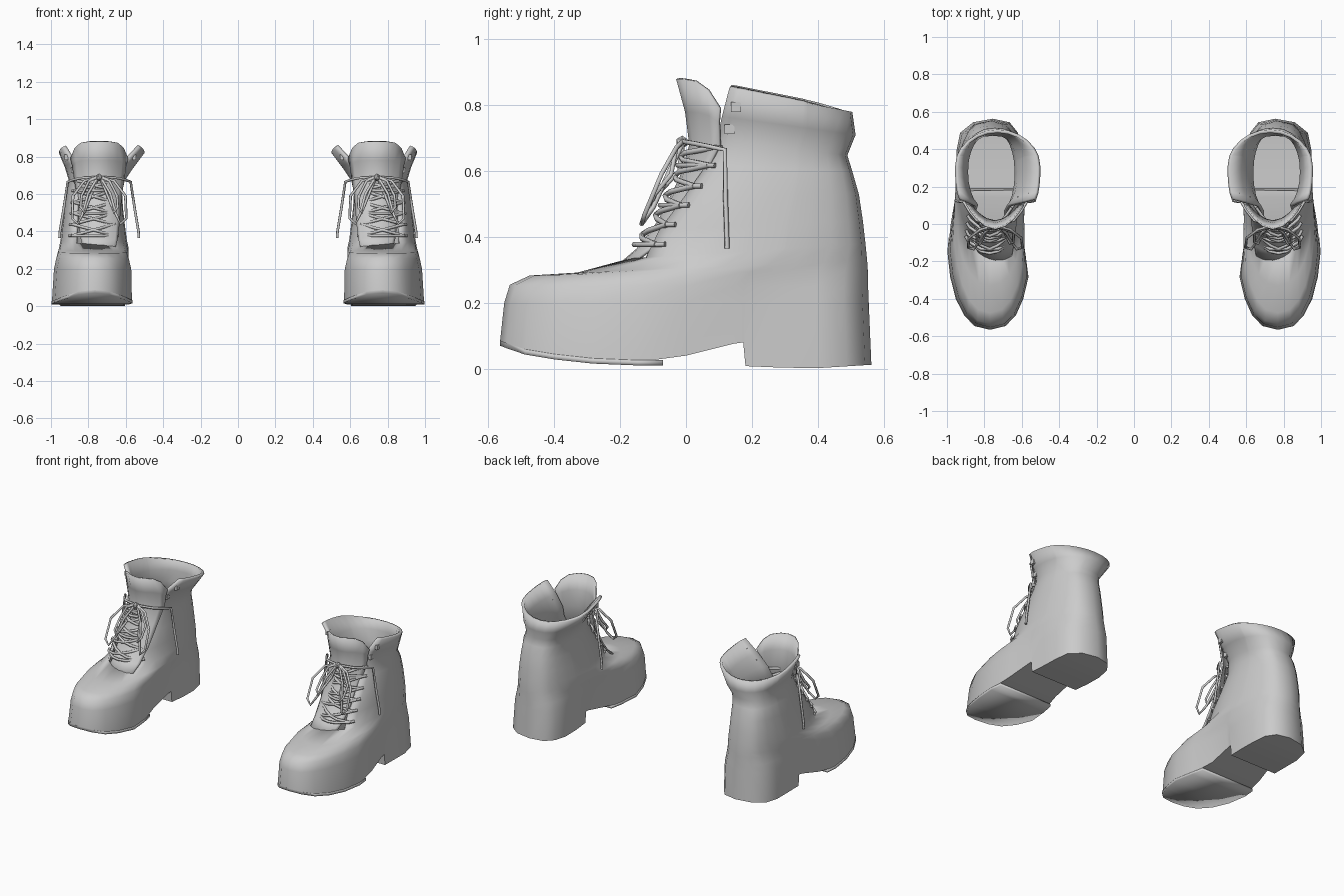
import bpy, bmesh, math
from mathutils import Vector

cube = bpy.data.objects.get("Cube")
if cube:
    bpy.data.objects.remove(cube)

grey = bpy.data.materials.new("light grey")
grey.use_nodes = True
COL = (0.6, 0.6, 0.6, 1)
grey.diffuse_color = COL
grey.node_tree.nodes["Principled BSDF"].inputs["Base Color"].default_value = COL


def lerp(a, b, t):
    return a + (b - a) * t


def interp(table, v):
    """Piecewise linear lookup in a list of (key, value)."""
    for (a, fa), (b, fb) in zip(table, table[1:]):
        if v <= b:
            return lerp(fa, fb, max(0, (v - a) / (b - a)))
    return table[-1][1]


def finish(name, bm, thickness=0, angle=40):
    """Turn a bmesh of one boot part into a mirrored, smooth object."""
    bmesh.ops.recalc_face_normals(bm, faces=bm.faces)
    me = bpy.data.meshes.new(name)
    bm.to_mesh(me)
    bm.free()
    me.materials.append(grey)
    ob = bpy.data.objects.new(name, me)
    bpy.context.collection.objects.link(ob)
    bpy.ops.object.select_all(action='DESELECT')
    ob.select_set(True)
    bpy.context.view_layer.objects.active = ob
    bpy.ops.object.shade_smooth_by_angle(angle=math.radians(angle))
    if thickness:
        mod = ob.modifiers.new("thickness", 'SOLIDIFY')
        mod.thickness, mod.offset = thickness, -1
    ob.modifiers.new("pair", 'MIRROR')


# Footprint: outer and inner x at stations from toe to heel
YF, YB = -0.565, 0.563
BASE = [(1 - math.cos(math.pi * k / 12)) / 2 for k in range(13)]
OUTER = list(zip(BASE, [.77, .85, .905, .95, .98, .995, .98, .955, .95, .948, .93, .86, .755]))
INNER = list(zip(BASE, [.77, .69, .635, .595, .567, .585, .615, .615, .605, .605, .62, .665, .755]))
# Two close stations make the step at the front of the heel
U = sorted(BASE + [.655, .661])
N = len(U) - 1
SOLE_Z = [(-.565, .08), (-.5, .055), (-.35, .03), (-.2, .02), (-.07, .02),
          (0, .04), (.1, .07), (.174, .08), (.18, .008), (.37, 0), (.563, .012)]

# Rings: z front, z back, y front, y back, x inner, x outer, roundness,
# front exponent, back exponent
RINGS = [
    (0, 0, YF, YB, .565, .995, 0, 1, .65),
    (.20, .20, -.552, .555, .565, .985, .15, 1, .65),
    (.255, .25, -.535, .553, .572, .975, .45, .9, .65),
    (.283, .30, -.475, .552, .578, .965, .8, .85, .65),
    (.292, .33, -.33, .55, .585, .957, 1, .85, .65),
    (.335, .38, -.17, .545, .595, .948, 1, .85, .65),
    (.42, .45, -.125, .537, .605, .94, 1, .8, .65),
    (.52, .53, -.045, .525, .615, .928, 1, .75, .65),
    (.62, .60, .03, .505, .62, .918, 1, .75, .65),
    (.70, .648, .065, .49, .605, .905, 1, .7, .7),
    (.77, .71, .08, .515, .56, .925, 1, .4, .85),
    (.858, .78, .105, .505, .50, .957, 1, .15, 1),
]


def ring_point(r, k, side):
    zf, zb, yf, yb, xi, xo, rnd, front, back = RINGS[r]
    u = U[k]
    y = lerp(yf, yb, u)
    z = lerp(zf, zb, u) if r else interp(SOLE_Z, y)
    foot = lerp(xi, xo, (interp(OUTER if side > 0 else INNER, u) - .565) / .43)
    s = (2 * math.sqrt(max(0, u * (1 - u)))) ** (front if u < .5 else back)
    oval = (xi + xo) / 2 + side * (xo - xi) / 2 * s
    return Vector((lerp(foot, oval, rnd), y, z))


def surf(r, k, side):
    """Point on the boot wall at fractional ring and station."""
    r0, k0 = int(r), int(k)
    a = ring_point(r0, k0, side).lerp(ring_point(r0, k0 + 1, side), k - k0)
    b = ring_point(r0 + 1, k0, side).lerp(ring_point(r0 + 1, k0 + 1, side), k - k0)
    return a.lerp(b, r - r0)


# Boot body: stacked rings, open at the top and along the lacing
bm = bmesh.new()
ORDER = [(k, 1) for k in range(N + 1)] + [(k, -1) for k in range(N - 1, 0, -1)]
rows = [[bm.verts.new(ring_point(r, k, s)) for k, s in ORDER] for r in range(len(RINGS))]
M = len(ORDER)
for r in range(len(RINGS) - 1):
    for i in range(M):
        j = (i + 1) % M
        if r >= 5 and (i < 2 or i >= M - 2):
            continue
        bm.faces.new((rows[r][i], rows[r][j], rows[r + 1][j], rows[r + 1][i]))
b = rows[0]
bm.faces.new((b[0], b[1], b[M - 1]))
bm.faces.new((b[N], b[N - 1], b[N + 1]))
for k in range(1, N - 1):
    bm.faces.new((b[k], b[k + 1], b[M - k - 1], b[M - k]))
bmesh.ops.delete(bm, geom=[v for v in bm.verts if not v.link_faces], context='VERTS')
finish("boot_body", bm, .018, 55)

# Front sole: thin plate under the forefoot, ending before the arch
bm = bmesh.new()
us = [u for u in U if lerp(YF, YB, u) < -.07] + [(-.07 - YF) / (YB - YF)]
g = []
for table, grow, dz in ((OUTER, .003, -.01), (INNER, -.003, -.01),
                        (INNER, -.003, .006), (OUTER, .003, .006)):
    g.append([bm.verts.new((interp(table, u) + grow, lerp(YF, YB, u),
                            interp(SOLE_Z, lerp(YF, YB, u)) + dz)) for u in us])
for i in range(len(us) - 1):
    for a in range(4):
        c = (a + 1) % 4
        bm.faces.new((g[a][i], g[c][i], g[c][i + 1], g[a][i + 1]))
for i in (0, -1):
    bm.faces.new([line[i] for line in g])
finish("front_sole", bm, angle=100)

# Tongue: curved sheet; rows are z, centre y, sweep back, half width, edge drop
TONGUE = [(.322, -.20, .03, .09, 0), (.365, -.15, .04, .10, 0), (.45, -.085, .05, .11, 0),
          (.58, -.02, .07, .12, 0), (.68, .010, .09, .135, 0), (.78, -.003, .10, .145, .03),
          (.88, -.03, .13, .155, .09)]
T = [-1, -.85, -.65, -.35, 0, .35, .65, .85, 1]
bm = bmesh.new()
g = [[bm.verts.new((.742 + hw * t, y + d * t * t, z - drop * t ** 6)) for t in T]
     for z, y, d, hw, drop in TONGUE]
for r in range(len(g) - 1):
    for i in range(len(T) - 1):
        bm.faces.new((g[r][i], g[r][i + 1], g[r + 1][i + 1], g[r + 1][i]))
finish("tongue", bm, .01)

# Lace hooks near the top of each flap
bm = bmesh.new()
for r, k in ((9.5, 2.9), (10.4, 3.0)):
    for s in (1, -1):
        v = bmesh.ops.create_cube(bm, size=.03)["verts"]
        bmesh.ops.scale(bm, vec=(.6, 1, 1), verts=v)
        bmesh.ops.translate(bm, vec=surf(r, k, s), verts=v)
finish("lace_hooks", bm)


def tubes(name, paths, radius):
    """Round cords along point paths, made for both boots."""
    cu = bpy.data.curves.new(name, 'CURVE')
    cu.dimensions = '3D'
    cu.bevel_depth, cu.bevel_resolution, cu.use_fill_caps = radius, 1, True
    for m in (1, -1):
        for path in paths:
            sp = cu.splines.new('POLY')
            sp.points.add(len(path) - 1)
            for p, co in zip(sp.points, path):
                p.co = (m * co[0], co[1], co[2], 1)
    cu.materials.append(grey)
    bpy.context.collection.objects.link(bpy.data.objects.new(name, cu))


# Crossed laces between the flap edges
TY = [(row[0], row[1]) for row in TONGUE]
LEVELS = [5.45, 6.15, 6.75, 7.35, 8.0, 8.7]


def eyelet(i, s):
    return surf(LEVELS[i], 2.4, s) + Vector((s * .004, -.01, 0))


def across(a, b):
    pts = [a]
    for t in (.3, .5, .7):
        p = a.lerp(b, t)
        p.y = min(p.y, interp(TY, p.z) - .016 + .25 * (t - .5) ** 2)
        pts.append(p)
    return pts + [b]


paths = []
for i in range(len(LEVELS)):
    if i % 2 == 0:
        paths.append(across(eyelet(i, -1), eyelet(i, 1)))
    if i:
        paths += [across(eyelet(i - 1, s), eyelet(i, -s)) for s in (1, -1)]
    # Short wrap around each flap edge
    for s in (1, -1):
        paths.append([eyelet(i, s), surf(LEVELS[i], 2.8, s) + Vector((s * .006, -.004, 0))])
tubes("crossed_laces", paths, .0085)

# Bow loops and hanging ends
C = .742
bow = []
for s in (1, -1):
    for wide, dy, low in ((1, 0, .44), (.68, .03, .5)):
        bow.append([(C + s * wide * x, y + dy * (z < .66), z) for x, y, z in (
            (.01, -.01, .69), (.08, -.03, .67), (.14, -.075, .59), (.145, -.125, low + .03),
            (.115, -.135, low), (.09, -.10, low + .05), (.06, -.05, .6), (.01, -.01, .685))])
    bow.append([(C + s * x, y, z) for x, y, z in (
        (.01, -.01, .69), (.10, .02, .685), (.14, .07, .675), (.168, .118, .665),
        (.19, .12, .52), (.21, .124, .40), (.212, .125, .365))])
tubes("bow_laces", bow, .0075)

# Knot on the tongue
bm = bmesh.new()
v = bmesh.ops.create_icosphere(bm, subdivisions=1, radius=.02)["verts"]
bmesh.ops.translate(bm, vec=(C, -.012, .688), verts=v)
finish("lace_knot", bm)
